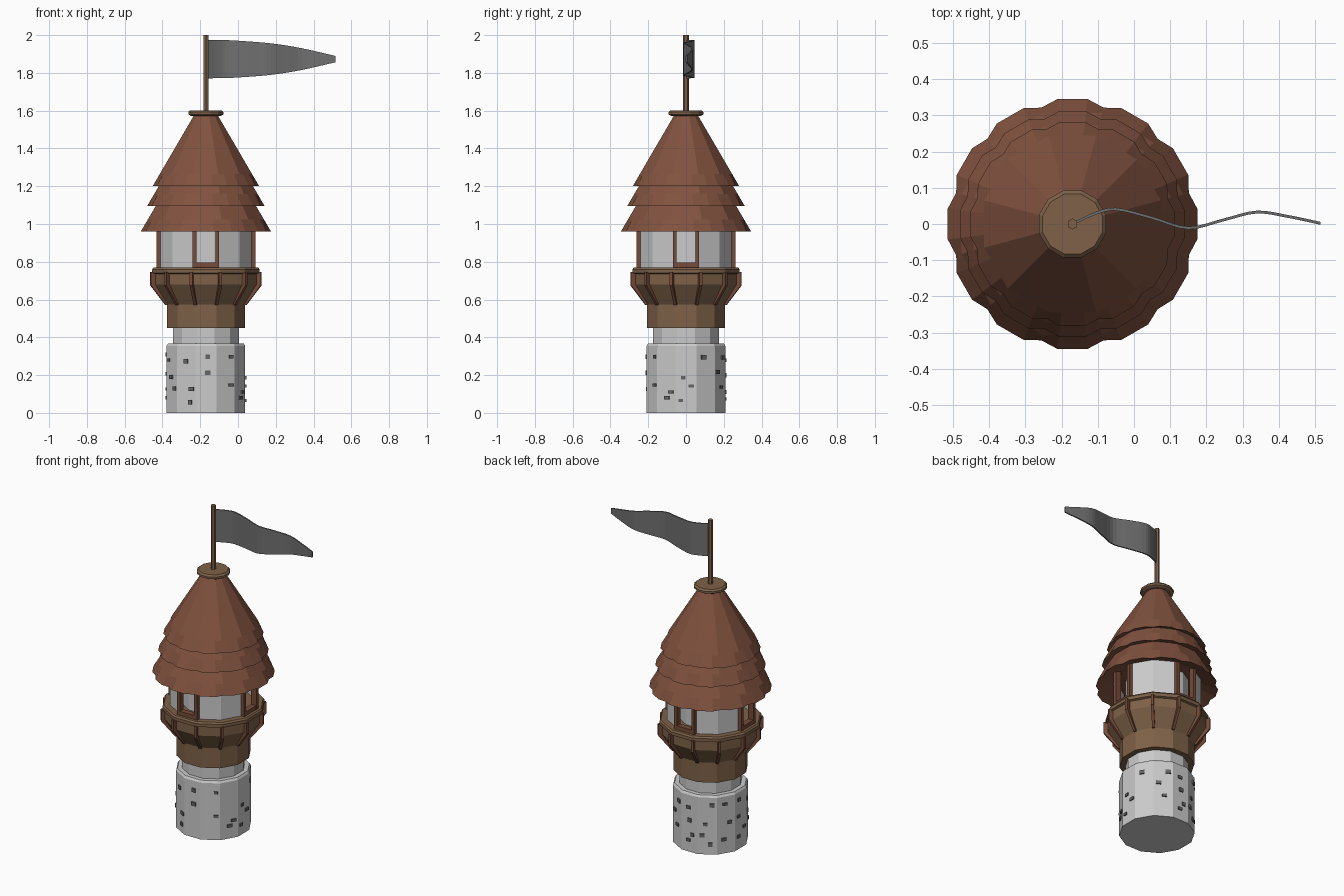
import bpy, bmesh, math, random
from mathutils import Matrix, Vector

if "Cube" in bpy.data.objects:
    bpy.data.objects.remove(bpy.data.objects["Cube"])

random.seed(4)
CX = -0.17          # tower axis
N = 12              # sides; faces look along 0, 30, 60 ... degrees
STEP = math.radians(30)


def material(name, rgb):
    m = bpy.data.materials.new(name)
    m.diffuse_color = (*rgb, 1)
    m.use_nodes = True
    m.node_tree.nodes["Principled BSDF"].inputs["Base Color"].default_value = m.diffuse_color
    return m


WOOD = material("wood", (0.21, 0.12, 0.065))
TRIM = material("trim", (0.18, 0.07, 0.04))
ROOF = material("roof_tiles", (0.22, 0.085, 0.05))
STONE = material("dark_stone", (0.13, 0.13, 0.13))
CLOTH = material("cloth", (0.16, 0.16, 0.16))


def finish(name, bm, mat=None):
    bmesh.ops.recalc_face_normals(bm, faces=bm.faces)
    me = bpy.data.meshes.new(name)
    bm.to_mesh(me)
    bm.free()
    ob = bpy.data.objects.new(name, me)
    bpy.context.collection.objects.link(ob)
    if mat:
        me.materials.append(mat)
    return ob


def skin(name, rings, mat=None):
    """Join rings of points into a closed solid with end caps."""
    bm = bmesh.new()
    rows = [[bm.verts.new(p) for p in ring] for ring in rings]
    n = len(rows[0])
    for a, b in zip(rows, rows[1:]):
        for i in range(n):
            j = (i + 1) % n
            bm.faces.new((a[i], a[j], b[j], b[i]))
    bm.faces.new(rows[0])
    bm.faces.new(rows[-1])
    return finish(name, bm, mat)


def polar(r, ang, z):
    return (CX + r * math.cos(ang), r * math.sin(ang), z)


def lathe(name, profile, mat=None, n=N):
    """Profile of (distance to flat face, z)."""
    h = math.pi / n
    return skin(name, [[polar(a / math.cos(h), h + 2 * h * i, z) for i in range(n)]
                       for a, z in profile], mat)


def add_box(bm, ang, r, side, z, size):
    """Box on the tower; size = (radial, tangential, vertical)."""
    m = (Matrix.Translation((CX, 0, 0)) @ Matrix.Rotation(ang, 4, 'Z')
         @ Matrix.Translation((r, side, z)) @ Matrix.Diagonal((*size, 1)))
    bmesh.ops.create_cube(bm, size=1, matrix=m)


# Stone base and inner column
lathe("stone_base", [(0.208, 0), (0.208, 0.355), (0.2, 0.368), (0.17, 0.368)])
lathe("stone_column", [(0.174, 0.36), (0.174, 1.01)])

# Small raised stones on the base
bm = bmesh.new()
for k in range(N):
    for z in (0.07, 0.13, 0.2, 0.29):
        if random.random() < 0.75:
            add_box(bm, k * STEP, 0.208, random.uniform(-0.034, 0.034),
                    z + random.uniform(-0.02, 0.02),
                    (0.014, random.uniform(0.022, 0.032), random.uniform(0.016, 0.024)))
finish("raised_stones", bm, STONE)

# Flared wooden gallery
lathe("gallery", [(0.172, 0.45), (0.207, 0.45), (0.207, 0.575), (0.272, 0.68),
                  (0.272, 0.735), (0.284, 0.74), (0.284, 0.76), (0.277, 0.77),
                  (0.17, 0.77)], WOOD)

# Bent braces on the corners of the gallery
bm = bmesh.new()
outline = [(0.205, 0.572), (0.222, 0.572), (0.303, 0.675), (0.303, 0.745),
           (0.275, 0.745), (0.275, 0.685)]
for k in range(N):
    a = (k + 0.5) * STEP
    t = Vector((-math.sin(a), math.cos(a), 0)) * 0.008
    sides = [[bm.verts.new(Vector(polar(r, a, z)) + s * t) for r, z in outline]
             for s in (-1, 1)]
    bm.faces.new(sides[0])
    bm.faces.new(sides[1])
    for i in range(6):
        j = (i + 1) % 6
        bm.faces.new((sides[0][i], sides[0][j], sides[1][j], sides[1][i]))
finish("gallery_braces", bm, TRIM)

# Wall panels on the faces without a window
bm = bmesh.new()
for k in range(N):
    if k % 3 == 0:
        continue
    ends = [(k - 0.5) * STEP, (k + 0.5) * STEP]
    c = math.cos(STEP / 2)
    v = [[bm.verts.new(polar(ap / c, e, z)) for ap, e in
          ((0.243, ends[0]), (0.243, ends[1]), (0.225, ends[1]), (0.225, ends[0]))]
         for z in (0.765, 1.01)]
    bm.faces.new(v[0])
    bm.faces.new(v[1])
    for i in range(4):
        j = (i + 1) % 4
        bm.faces.new((v[0][i], v[0][j], v[1][j], v[1][i]))
finish("wall_panels", bm)

# Window frames on the four main faces
bm = bmesh.new()
for k in range(0, N, 3):
    for s in (-1, 1):
        add_box(bm, k * STEP, 0.244, s * 0.06, 0.885, (0.036, 0.02, 0.24))
    add_box(bm, k * STEP, 0.244, 0, 0.782, (0.034, 0.12, 0.026))
finish("window_frames", bm, TRIM)


# Scalloped roof tiers
def tier(name, a, z, inner, top):
    def ring(ap, zz, scallop=False):
        pts = []
        for k in range(N):
            for d in (-7, 7, 15):
                r = ap / math.cos(math.radians(d))
                if scallop and d == 15:
                    r = ap * 0.965
                pts.append(polar(r, k * STEP + math.radians(d), zz))
        return pts
    slope = (a - top[0]) / (top[1] - z)
    skin(name, [ring(*inner), ring(a, z, True), ring(a - slope * 0.065, z + 0.065),
                ring(*top)], ROOF)


tier("roof_lower_tier", 0.345, 0.96, (0.24, 1.0), (0.245, 1.13))
tier("roof_middle_tier", 0.311, 1.095, (0.235, 1.12), (0.232, 1.23))
tier("roof_upper_tier", 0.282, 1.2, (0.22, 1.22), (0.06, 1.58))

# Cap and flagpole
lathe("roof_cap", [(0.08, 1.573), (0.093, 1.58), (0.093, 1.592), (0.083, 1.602)], WOOD)
lathe("flagpole", [(0.013, 1.59), (0.013, 2.0)], WOOD, 6)

# Waving pennant: (x, y, half height), smoothed between the points
keys = [(-0.165, 0.002, 0.102), (-0.11, 0.028, 0.101), (-0.05, 0.041, 0.1),
        (0.05, 0.017, 0.094), (0.15, -0.011, 0.086), (0.25, 0.012, 0.073),
        (0.34, 0.033, 0.057), (0.43, 0.02, 0.037), (0.515, 0.002, 0.017)]
rows = []
for i in range(len(keys) - 1):
    p0, p1, p2, p3 = (Vector(keys[min(max(i + d, 0), len(keys) - 1)]) for d in (-1, 0, 1, 2))
    for s in range(4):
        t = s / 4
        rows.append(0.5 * (2 * p1 + (p2 - p0) * t + (2 * p0 - 5 * p1 + 4 * p2 - p3) * t * t
                           + (3 * p1 - p0 - 3 * p2 + p3) * t ** 3))
rows.append(Vector(keys[-1]))
skin("pennant", [[(x, y - 0.004, 1.873 - h), (x, y + 0.004, 1.873 - h),
                  (x, y + 0.004, 1.873 + h), (x, y - 0.004, 1.873 + h)]
                 for x, y, h in rows], CLOTH)
